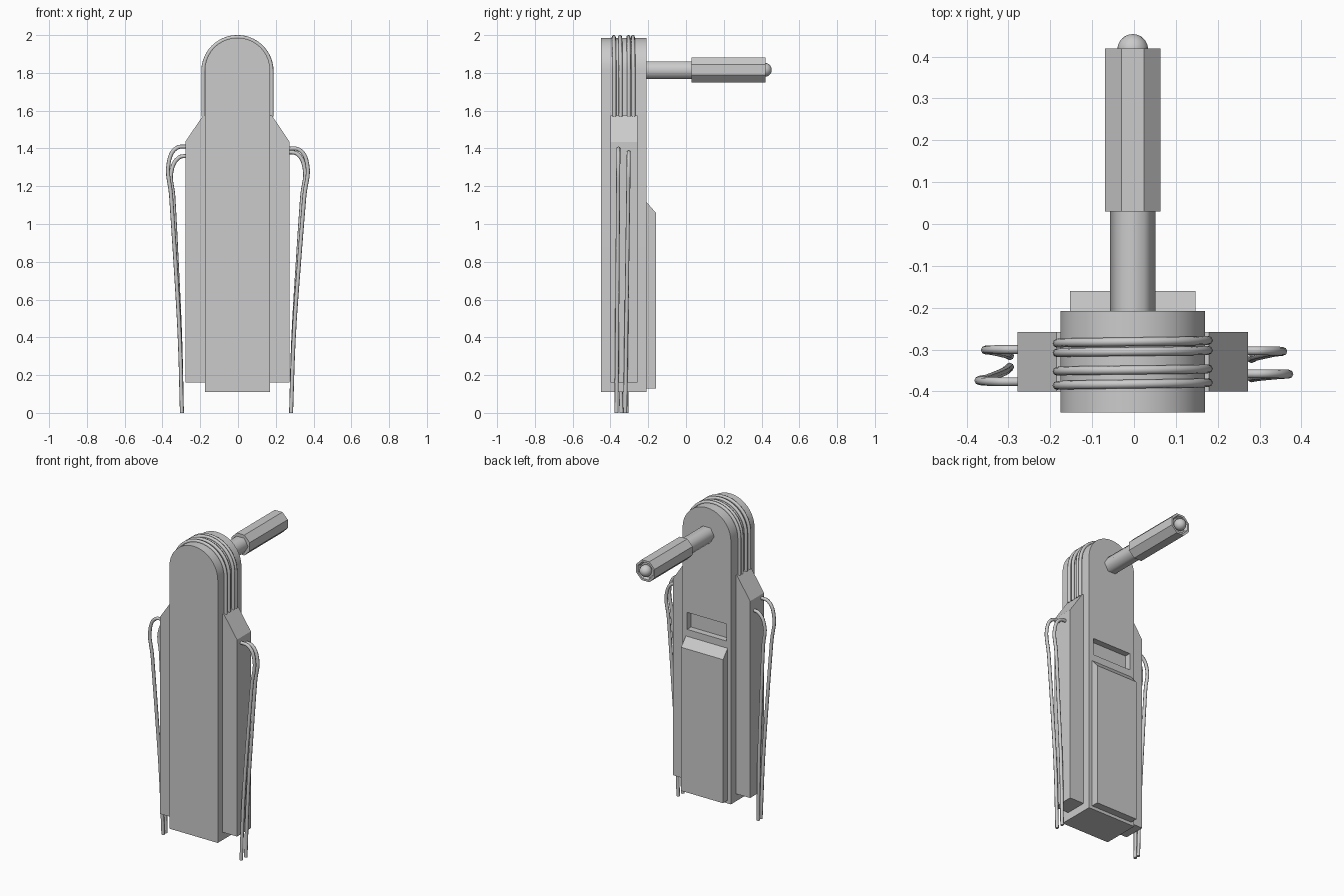
import bpy, bmesh, math
from mathutils import Vector

if "Cube" in bpy.data.objects:
    bpy.data.objects.remove(bpy.data.objects["Cube"])

CX = -0.003


def finish(name, bm):
    bmesh.ops.recalc_face_normals(bm, faces=bm.faces)
    me = bpy.data.meshes.new(name)
    bm.to_mesh(me)
    bm.free()
    ob = bpy.data.objects.new(name, me)
    bpy.context.collection.objects.link(ob)
    return ob


def extrude(name, pts, direction):
    """Closed profile swept along a straight direction."""
    bm = bmesh.new()
    f = bm.faces.new([bm.verts.new(p) for p in pts])
    r = bmesh.ops.extrude_face_region(bm, geom=[f])
    bmesh.ops.translate(bm, vec=Vector(direction),
                        verts=[v for v in r["geom"] if isinstance(v, bmesh.types.BMVert)])
    return finish(name, bm)


def smooth(ob, angle=40):
    bpy.ops.object.select_all(action='DESELECT')
    ob.select_set(True)
    bpy.context.view_layer.objects.active = ob
    bpy.ops.object.shade_smooth_by_angle(angle=math.radians(angle))


def cable(name, pts, curved, radius=0.0105):
    cu = bpy.data.curves.new(name, 'CURVE')
    cu.dimensions = '3D'
    cu.bevel_depth = radius
    cu.bevel_resolution = 2
    cu.use_fill_caps = True
    cu.resolution_u = 5
    if curved:
        sp = cu.splines.new('BEZIER')
        sp.bezier_points.add(len(pts) - 1)
        for b, p in zip(sp.bezier_points, pts):
            b.co = p
            b.handle_left_type = b.handle_right_type = 'AUTO'
    else:
        sp = cu.splines.new('POLY')
        sp.points.add(len(pts) - 1)
        for b, p in zip(sp.points, pts):
            b.co = (*p, 1)
        sp.use_smooth = True
    ob = bpy.data.objects.new(name, cu)
    bpy.context.collection.objects.link(ob)
    return ob


def arch(r, zc, zbot, y0, y1, n=20):
    """Upside-down U path, drifting in y from one leg to the other."""
    pts = [(CX - r, y0, zbot)]
    for i in range(n + 1):
        a = math.pi * (1 - i / n)
        pts.append((CX + r * math.cos(a), y0 + (y1 - y0) * i / n, zc + r * math.sin(a)))
    return pts + [(CX + r, y1, zbot)]


# Main casing with round top
body = extrude("main_casing", arch(0.173, 1.813, 0.11, -0.45, -0.45), (0, 0.242, 0))

# Recessed slot in the back of the casing
bpy.ops.mesh.primitive_cube_add(size=1, location=(CX, -0.208, 1.215))
cutter = bpy.context.object
cutter.name = "slot_cutter"
cutter.scale = (0.28, 0.08, 0.11)
cutter.hide_render = True
cutter.hide_set(True)
mod = body.modifiers.new("slot", 'BOOLEAN')
mod.object = cutter
mod.solver = 'EXACT'
smooth(body, 30)

# Side housings with sloped shoulders
for s, n in ((-1, "left"), (1, "right")):
    prof = [(0.16, 0.16), (0.276, 0.16), (0.276, 1.435), (0.182, 1.575), (0.16, 1.575)]
    extrude(n + "_housing", [(CX + s * x, -0.40, z) for x, z in prof], (0, 0.142, 0))

# Back panel with chamfered top edge
extrude("back_panel", [(CX - 0.15, y, z) for y, z in
        [(-0.22, 0.13), (-0.16, 0.13), (-0.16, 1.06), (-0.208, 1.115), (-0.22, 1.115)]],
        (0.30, 0, 0))

# Crank shaft
bpy.ops.mesh.primitive_cylinder_add(vertices=6, radius=0.054, depth=0.27,
        location=(CX, -0.095, 1.814), rotation=(math.pi / 2, math.pi / 2, 0))
bpy.context.object.name = "crank_shaft"
smooth(bpy.context.object, 65)

# Octagonal grip with recessed end
bpy.ops.mesh.primitive_cylinder_add(vertices=8, radius=0.066 / math.cos(math.pi / 8), depth=0.39,
        location=(CX, 0.225, 1.816), rotation=(math.pi / 2, math.pi / 8, 0))
grip = bpy.context.object
grip.name = "grip"
bm = bmesh.new()
bm.from_mesh(grip.data)
end = min(bm.faces, key=lambda f: f.calc_center_median().z)
bmesh.ops.inset_region(bm, faces=[end], thickness=0.014)
bmesh.ops.inset_region(bm, faces=[end], thickness=0.008, depth=-0.02)
bm.to_mesh(grip.data)
bm.free()

# Round knob in the grip end
bpy.ops.mesh.primitive_uv_sphere_add(segments=16, ring_count=10, radius=0.037,
        location=(CX, 0.417, 1.816), rotation=(math.pi / 2, 0, 0))
bpy.context.object.name = "end_knob"
smooth(bpy.context.object)

# Cables looped over the top
for i, (y0, y1) in enumerate([(-0.285, -0.278), (-0.308, -0.302), (-0.352, -0.346), (-0.386, -0.379)]):
    cable(f"top_cable_{i + 1}", arch(0.181, 1.809, 1.57, y0, y1), False)

# Hanging side cables: side, start y, end y, start z, outward reach, foot x
for n, s, y0, y1, z0, out, foot in [
        ("left_cable_front", -1, -0.377, -0.342, 1.41, 0.366, 0.297),
        ("left_cable_back", -1, -0.300, -0.315, 1.36, 0.352, 0.297),
        ("right_cable_front", 1, -0.358, -0.368, 1.40, 0.366, 0.281),
        ("right_cable_back", 1, -0.303, -0.322, 1.38, 0.352, 0.281)]:
    shape = [(0.265, z0), (out - 0.04, z0 - 0.008), (out, z0 - 0.08)]
    shape += [(foot + (out - foot) * k, z) for z, k in
              [(1.15, 0.83), (0.8, 0.5), (0.4, 0.17), (0, 0)]]
    cable(n, [(s * x, y0 + (y1 - y0) * (z0 - z) / z0, z) for x, z in shape], True)
